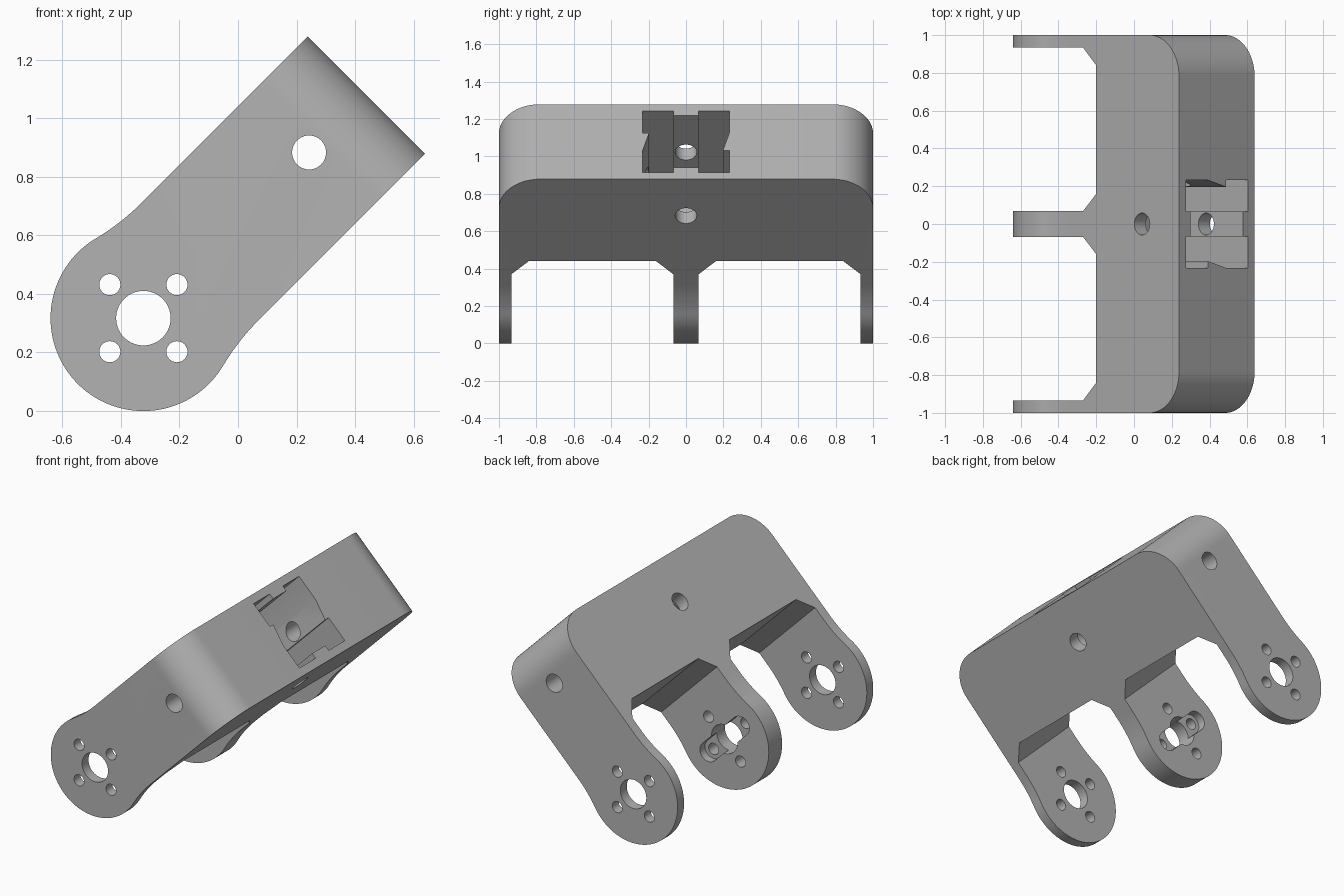
import bpy, bmesh, math
from mathutils import Matrix

cube = bpy.data.objects.get("Cube")
if cube:
    bpy.data.objects.remove(cube, do_unlink=True)

# Local frame: X runs along the arms, Y across the bracket, Z through its height
BOSS_R, HALF_H, LENGTH = 0.317, 0.283, 1.077
BLEND_U, BLEND_R = 0.273, 0.796
CROSS_U = 0.8

gray = bpy.data.materials.new("neutral gray")
gray.use_nodes = True
color = (0.45, 0.45, 0.45, 1)
gray.diffuse_color = color
gray.node_tree.nodes["Principled BSDF"].inputs["Base Color"].default_value = color


def arc(cx, cy, r, a0, a1, n):
    """Points on an arc, angles in radians."""
    return [(cx + r * math.cos(a0 + (a1 - a0) * i / n),
             cy + r * math.sin(a0 + (a1 - a0) * i / n)) for i in range(n + 1)]


def prism(name, outline, axis, lo, hi):
    """Extrude a 2D outline along the given local axis."""
    place = {"x": lambda a, b: (lo, a, b),
             "y": lambda a, b: (a, lo, b),
             "z": lambda a, b: (a, b, lo)}[axis]
    step = tuple((hi - lo) * (axis == k) for k in "xyz")
    bm = bmesh.new()
    face = bm.faces.new([bm.verts.new(place(a, b)) for a, b in outline])
    new = bmesh.ops.extrude_face_region(bm, geom=[face])["geom"]
    bmesh.ops.translate(bm, vec=step,
                        verts=[g for g in new if isinstance(g, bmesh.types.BMVert)])
    bmesh.ops.recalc_face_normals(bm, faces=bm.faces)
    mesh = bpy.data.meshes.new(name)
    bm.to_mesh(mesh)
    bm.free()
    obj = bpy.data.objects.new(name, mesh)
    bpy.context.collection.objects.link(obj)
    return obj


def combine(target, tool, operation="DIFFERENCE"):
    """Apply a boolean and discard the tool."""
    tool.hide_render = True
    mod = target.modifiers.new("cut", "BOOLEAN")
    mod.operation, mod.solver, mod.object = operation, "EXACT", tool
    bpy.context.view_layer.objects.active = target
    bpy.ops.object.modifier_apply(modifier=mod.name)
    bpy.data.objects.remove(tool, do_unlink=True)


def drill(target, axis, a, b, r, lo=-1.4, hi=1.4, n=40):
    ring = arc(a, b, r, 0, math.tau, n)[:-1]
    combine(target, prism("drill", ring, axis, lo, hi))


# Side silhouette: round boss blended into a straight bar
blend_z = HALF_H + BLEND_R
join = math.atan2(blend_z, BLEND_U)
upper = [(LENGTH + 0.2, HALF_H)]
upper += arc(BLEND_U, blend_z, BLEND_R, -math.pi / 2, join - math.pi, 14)
upper += arc(0, 0, BOSS_R, join, math.pi, 40)[1:]
side = upper + [(u, -v) for u, v in reversed(upper[:-1])]
bracket = prism("bracket", side, "y", -1.1, 1.1)

# Plan outline: three arms with chamfered roots and rounded outer corners
corner = 0.22
half = [(-0.5, 0.068), (0.358, 0.068), (0.457, 0.16), (0.457, 0.84),
        (0.358, 0.934), (-0.5, 0.934), (-0.5, 1.0)]
half += arc(LENGTH - corner, 1 - corner, corner, math.pi / 2, 0, 20)
plan = half + [(u, -y) for u, y in reversed(half)]
combine(bracket, prism("plan", plan, "z", -0.6, 0.6), "INTERSECT")

# Deep socket in the end face: square with a notch on every side
wide, inner, notch = 0.232, 0.197, 0.067
quarter = [(wide, notch), (wide, wide), (notch, wide), (notch, inner),
           (-notch, inner), (-notch, wide), (-wide, wide), (-wide, notch),
           (-inner, notch)]
socket = quarter + [(-a, -b) for a, b in quarter]
combine(bracket, prism("socket", socket, "x", 0.53, LENGTH + 0.2))

# Fixing holes crossing at the socket
drill(bracket, "y", CROSS_U, 0, 0.058)
drill(bracket, "z", CROSS_U, 0, 0.058)

# Horn recess in the centre arm
reach, horn_r = 0.162, 0.062
slot = arc(0, reach, horn_r, 0, math.pi, 20) + arc(0, -reach, horn_r, math.pi, math.tau, 20)
combine(bracket, prism("recess", slot, "y", 0.015, 0.3))

# Shaft hole and four screw holes through all arms
drill(bracket, "y", 0, 0, 0.093, n=56)
for a, b in ((reach, 0), (-reach, 0), (0, reach), (0, -reach)):
    drill(bracket, "y", a, b, 0.036, n=32)

# Tilt into place, colour and shade
bracket.data.transform(Matrix.Translation((-0.323, 0, BOSS_R))
                       @ Matrix.Rotation(-math.pi / 4, 4, "Y"))
bracket.data.materials.clear()
bracket.data.materials.append(gray)
for poly in bracket.data.polygons:
    poly.material_index = 0
bpy.ops.object.select_all(action="DESELECT")
bracket.select_set(True)
bpy.context.view_layer.objects.active = bracket
bpy.ops.object.shade_smooth_by_angle(angle=math.radians(25))
